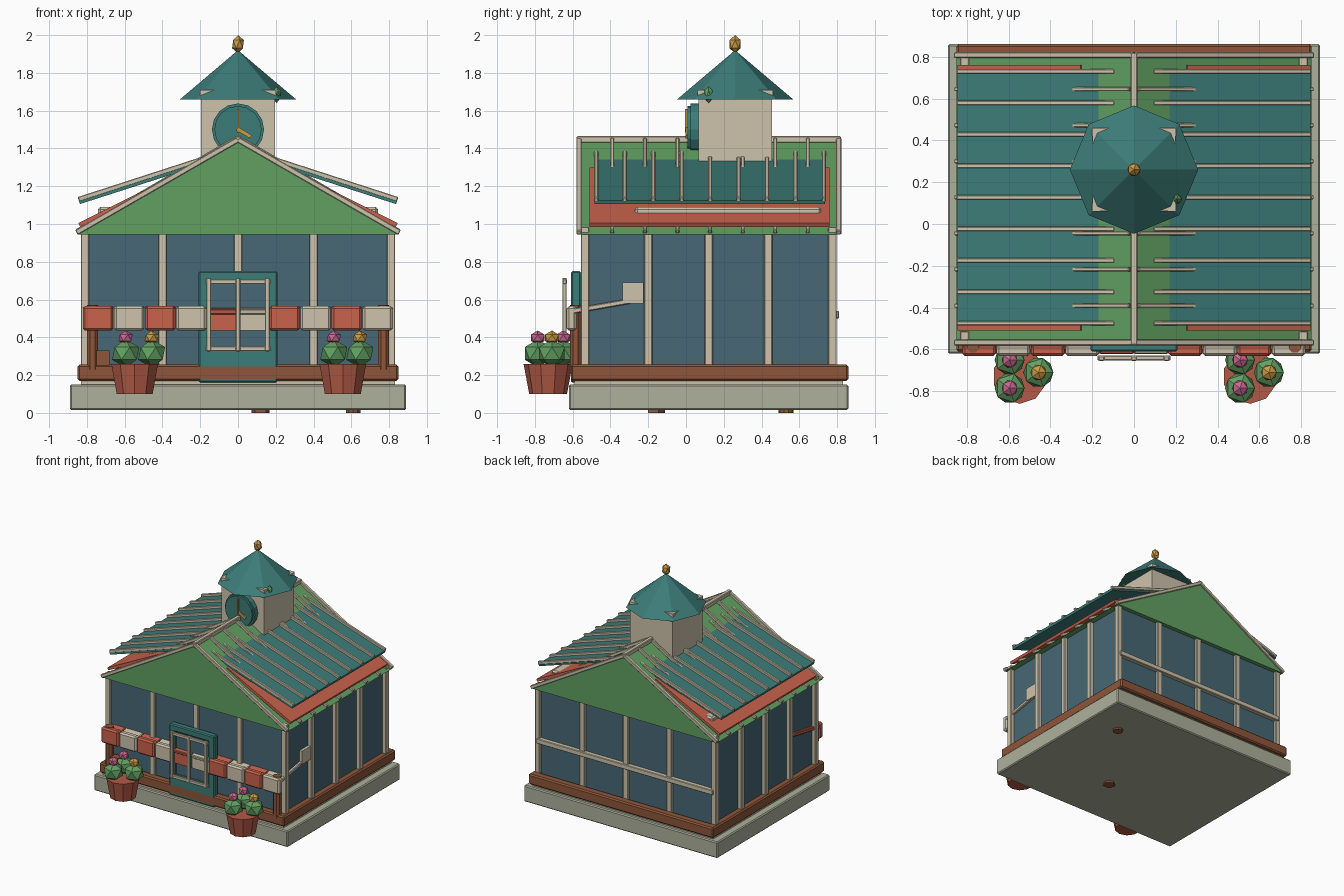
import bpy, bmesh, math
from mathutils import Vector, Matrix

if "Cube" in bpy.data.objects:
    bpy.data.objects.remove(bpy.data.objects["Cube"])


def colour(name, rgb):
    m = bpy.data.materials.new(name)
    lin = [((c / 255 + 0.055) / 1.055) ** 2.4 for c in rgb]
    m.diffuse_color = (*lin, 1)
    m.use_nodes = True
    m.node_tree.nodes["Principled BSDF"].inputs["Base Color"].default_value = m.diffuse_color
    return m


TEAL = colour("teal", (60, 124, 120))
GREEN = colour("leaf green", (98, 160, 98))
CREAM = colour("cream", (206, 196, 172))
GLASS = colour("blue glass", (72, 104, 118))
WOOD = colour("brown wood", (142, 86, 58))
RED = colour("coral red", (200, 98, 76))
CLAY = colour("terracotta", (178, 90, 70))
GOLD = colour("gold", (204, 156, 70))
PINK = colour("pink", (204, 104, 146))
STONE = colour("stone", (174, 176, 156))


def finish(name, bm, mat, bevel=0):
    bmesh.ops.recalc_face_normals(bm, faces=bm.faces)
    me = bpy.data.meshes.new(name)
    bm.to_mesh(me)
    bm.free()
    me.materials.append(mat)
    ob = bpy.data.objects.new(name, me)
    bpy.context.collection.objects.link(ob)
    if bevel:
        b = ob.modifiers.new("bevel", 'BEVEL')
        b.width = bevel
        b.segments = 1
    return ob


def box(name, mat, x, y, z, bevel=0):
    """Box from (low, high) pairs on each axis."""
    bm = bmesh.new()
    size = [b - a for a, b in (x, y, z)]
    mid = [(a + b) / 2 for a, b in (x, y, z)]
    bmesh.ops.create_cube(bm, size=1, matrix=Matrix.Translation(mid) @ Matrix.Diagonal((*size, 1)))
    return finish(name, bm, mat, bevel)


def bar(name, mat, a, b, width, thick, bevel=0):
    """Straight beam between two points; thick is measured upward from the slope."""
    a, b = Vector(a), Vector(b)
    d = (b - a).normalized()
    side = (Vector((0, 0, 1)) if abs(d.z) < 0.99 else Vector((0, 1, 0))).cross(d).normalized()
    up = d.cross(side)
    rot = Matrix((d, side, up)).transposed().to_4x4()
    bm = bmesh.new()
    bmesh.ops.create_cube(bm, size=1, matrix=Matrix.Translation((a + b) / 2) @ rot
                          @ Matrix.Diagonal(((b - a).length, width, thick, 1)))
    return finish(name, bm, mat, bevel)


def cone(name, mat, pos, r1, r2, h, n, turn=0, axis='Z'):
    """Cone or cylinder centred on pos."""
    bm = bmesh.new()
    m = Matrix.Translation(pos)
    if axis == 'Y':
        m = m @ Matrix.Rotation(math.pi / 2, 4, 'X')
    bmesh.ops.create_cone(bm, cap_ends=True, segments=n, radius1=r1, radius2=r2, depth=h,
                          matrix=m @ Matrix.Rotation(turn, 4, 'Z'))
    return finish(name, bm, mat)


def ball(name, mat, pos, r, rz, sub=1):
    bm = bmesh.new()
    bmesh.ops.create_icosphere(bm, subdivisions=sub, radius=1,
                               matrix=Matrix.Translation(pos) @ Matrix.Diagonal((r, r, rz, 1)))
    return finish(name, bm, mat)


# Base slab, feet and timber sill
box("base_slab", STONE, (-0.89, 0.89), (-0.62, 0.86), (0.015, 0.15), 0.008)
cone("base_foot", WOOD, (0.61, 0.53, 0.01), 0.04, 0.04, 0.02, 10)
cone("base_foot", WOOD, (0.12, -0.16, 0.01), 0.05, 0.05, 0.02, 5)
box("floor_plate", CREAM, (-0.83, 0.83), (-0.59, 0.83), (0.14, 0.18))
for y in (-0.575, 0.825):
    box("sill_beam", WOOD, (-0.85, 0.85), (y - 0.035, y + 0.035), (0.17, 0.255), 0.01)
for x in (-0.815, 0.815):
    box("sill_beam", WOOD, (x - 0.035, x + 0.035), (-0.6, 0.85), (0.17, 0.255), 0.01)

# Glass room with cream posts and back rail
box("glass_walls", GLASS, (-0.8, 0.8), (-0.535, 0.775), (0.17, 0.945))
post_x = (-0.81, -0.4, 0, 0.4, 0.81)
post_y = (-0.535, -0.2, 0.12, 0.435, 0.775)
for i, x in enumerate(post_x):
    for j, y in enumerate(post_y):
        if i in (0, 4) or j in (0, 4):
            corner = i in (0, 4) and j in (0, 4)
            box("wall_post", CREAM, (x - 0.022, x + 0.022), (y - 0.022, y + 0.022),
                (0.2, 0.985 if corner else 0.95), 0.004)
box("back_rail", CREAM, (-0.81, 0.81), (0.77, 0.81), (0.5, 0.54), 0.004)

# Gable roof
bm = bmesh.new()
ends = [[bm.verts.new((x, y, z)) for x, z in ((-0.85, 0.945), (0.85, 0.945), (0, 1.44))]
        for y in (-0.57, 0.81)]
bm.faces.new(ends[0])
bm.faces.new(ends[1])
for k in range(3):
    l = (k + 1) % 3
    bm.faces.new((ends[0][k], ends[0][l], ends[1][l], ends[1][k]))
finish("gable_roof", bm, GREEN)
box("ridge_beam", CREAM, (-0.017, 0.017), (-0.58, 0.82), (1.43, 1.465), 0.005)

RIBS_LOW = [0.645 - 0.1725 * k for k in range(7)]
RIBS_HIGH = [0.73 - 0.1506 * k for k in range(9)]
for s in (-1, 1):
    # Gable edge trims
    for y in (-0.567, 0.808):
        bar("gable_trim", CREAM, (s * 0.855, y, 0.955), (0, y, 1.447), 0.028, 0.028, 0.004)
    # Ribs lying on the green slope
    for y in RIBS_LOW:
        bar("slope_rib", CREAM, (s * 0.855, y, 0.96), (s * 0.02, y, 1.446), 0.02, 0.025, 0.004)
    # Red under-layer, gutter bar and raised teal panel
    bar("red_roof_layer", RED, (s * 0.84, 0.125, 0.995), (s * 0.25, 0.125, 1.29), 1.27, 0.022)
    box("eave_bar", CREAM, (s * 0.7 - 0.04, s * 0.7 + 0.04), (-0.27, 0.715), (1.03, 1.09), 0.012)
    bar("teal_roof_panel", TEAL, (s * 0.84, 0.125, 1.115), (s * 0.15, 0.125, 1.337), 1.22, 0.02)
    for y in RIBS_HIGH:
        bar("panel_rib", CREAM, (s * 0.845, y, 1.13), (s * 0.09, y, 1.375), 0.022, 0.026, 0.004)

# Clock tower
TY = 0.26
box("tower", CREAM, (-0.195, 0.195), (TY - 0.195, TY + 0.195), (1.2, 1.67))
for s in (-1, 1):
    box("tower_top_beam", CREAM, (-0.2, 0.2), (TY + s * 0.18 - 0.018, TY + s * 0.18 + 0.018), (1.67, 1.71))
    box("tower_top_beam", CREAM, (s * 0.18 - 0.018, s * 0.18 + 0.018), (TY - 0.2, TY + 0.2), (1.67, 1.71))
cone("tower_roof", TEAL, (0, TY, 1.79), 0.307, 0.0, 0.26, 8)
ball("finial", GOLD, (0, TY, 1.952), 0.035, 0.048)
ball("tower_leaf", GREEN, (0.205, 0.12, 1.685), 0.025, 0.045)
cone("clock_face", TEAL, (0, 0.035, 1.5), 0.125, 0.125, 0.055, 16, axis='Y')
cone("clock_rim", TEAL, (0, 0.045, 1.5), 0.138, 0.138, 0.04, 16, axis='Y')
bar("clock_hand", GOLD, (0, 0.005, 1.485), (0, 0.005, 1.61), 0.012, 0.022)
bar("clock_hand", GOLD, (-0.005, 0.003, 1.505), (0.068, 0.003, 1.462), 0.012, 0.02)

# Door: teal surround, glass, cream window bars in front
for x in (-0.18, 0.18):
    box("door_frame", TEAL, (x - 0.028, x + 0.028), (-0.61, -0.555), (0.16, 0.75), 0.008)
for z in ((0.695, 0.75), (0.16, 0.34)):
    box("door_frame", TEAL, (-0.205, 0.205), (-0.61, -0.555), z, 0.008)
box("door_glass", GLASS, (-0.17, 0.17), (-0.59, -0.55), (0.3, 0.72))
for x in (-0.155, 0, 0.155):
    box("window_bar", CREAM, (x - 0.013, x + 0.013), (-0.655, -0.632), (0.325, 0.715), 0.004)
for z in (0.34, 0.695):
    box("window_bar", CREAM, (-0.175, 0.175), (-0.652, -0.63), (z - 0.013, z + 0.013), 0.004)

# Striped awning: sloping slats with a hanging valance
for k in range(10):
    x0 = -0.823 + 0.1645 * k
    mat = RED if k % 2 == 0 else CREAM
    bar("awning_slat", mat, (x0 + 0.082, -0.62, 0.535), (x0 + 0.082, -0.25, 0.6), 0.16, 0.028, 0.005)
    middle = k in (4, 5)
    box("awning_valance", mat, (x0 + 0.002, x0 + 0.162), (-0.608 if middle else -0.632, -0.58),
        (0.435, 0.53 if middle else 0.565), 0 if middle else 0.012)
box("side_panel", CREAM, (0.79, 0.825), (-0.335, -0.225), (0.58, 0.69))
for s in (-1, 1):
    cone("awning_post", WOOD, (s * 0.77, -0.585, 0.4), 0.032, 0.032, 0.34, 8, math.pi / 8)
box("small_crate", WOOD, (-0.75, -0.68), (-0.61, -0.55), (0.25, 0.33))

# Flower pots
for x in (-0.547, 0.555):
    cone("flower_pot", CLAY, (x, -0.73, 0.18), 0.1, 0.13, 0.16, 10)
    for dx, y, petal in ((-0.048, -0.785, PINK), (0.09, -0.71, GOLD), (-0.048, -0.65, PINK)):
        ball("bush", GREEN, (x + dx, y, 0.315), 0.08, 0.075)
        ball("blossom", petal, (x + dx, y, 0.398), 0.042, 0.038)
